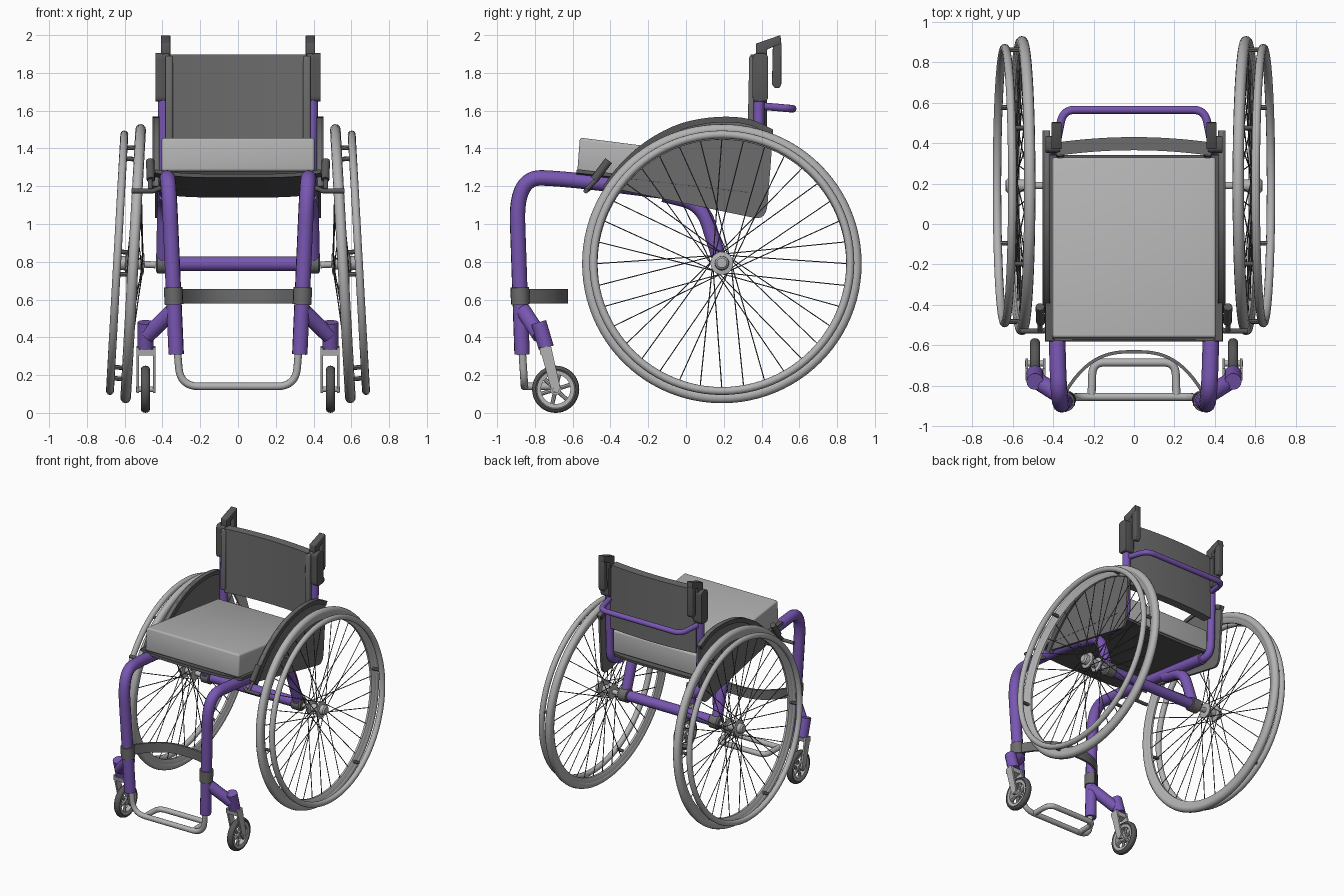
import bpy, bmesh, math
from mathutils import Vector, Matrix

if "Cube" in bpy.data.objects:
    bpy.data.objects.remove(bpy.data.objects["Cube"])


def mat(name, r, g, b):
    m = bpy.data.materials.new(name)
    m.diffuse_color = (r, g, b, 1)
    m.use_nodes = True
    m.node_tree.nodes["Principled BSDF"].inputs["Base Color"].default_value = m.diffuse_color
    return m


PURPLE = mat("purple paint", 0.19, 0.095, 0.45)
DARK = mat("dark grey fabric", 0.15, 0.15, 0.15)
LIGHT = mat("light grey metal", 0.45, 0.45, 0.45)
RUBBER = mat("dark rubber", 0.095, 0.095, 0.095)


def finish(name, me, material):
    me.materials.clear()
    me.materials.append(material)
    me.shade_smooth()
    me.set_sharp_from_angle(angle=math.radians(38))
    ob = bpy.data.objects.new(name, me)
    bpy.context.collection.objects.link(ob)
    return ob


def from_bm(name, bm, material):
    bmesh.ops.recalc_face_normals(bm, faces=bm.faces)
    me = bpy.data.meshes.new(name)
    bm.to_mesh(me)
    bm.free()
    return finish(name, me, material)


def fillet(pts, r, n=8):
    """Round the corners of an open polyline."""
    pts = [Vector(p) for p in pts]
    out = [pts[0]]
    for i in range(1, len(pts) - 1):
        p = pts[i]
        a, b = pts[i - 1] - p, pts[i + 1] - p
        a = p + a.normalized() * min(r, a.length * 0.49)
        b = p + b.normalized() * min(r, b.length * 0.49)
        for k in range(n + 1):
            t = k / n
            out.append(a * (1 - t) ** 2 + p * 2 * t * (1 - t) + b * t * t)
    return out + [pts[-1]]


def tube(name, paths, radius, material, res=4):
    cu = bpy.data.curves.new(name, 'CURVE')
    cu.dimensions = '3D'
    cu.bevel_depth, cu.bevel_resolution, cu.use_fill_caps = radius, res, True
    for path in paths:
        sp = cu.splines.new('POLY')
        sp.points.add(len(path) - 1)
        for q, p in zip(sp.points, path):
            q.co = (*p, 1)
    tmp = bpy.data.objects.new(name + " curve", cu)
    bpy.context.collection.objects.link(tmp)
    me = bpy.data.meshes.new_from_object(tmp.evaluated_get(bpy.context.evaluated_depsgraph_get()))
    bpy.data.objects.remove(tmp)
    return finish(name, me, material)


def lathe(name, profile, material, seg=64, closed=False):
    """Revolve (x, radius) points about the x axis."""
    bm = bmesh.new()
    rings = [[bm.verts.new((x, r * math.cos(a), r * math.sin(a))) for x, r in profile]
             for a in (2 * math.pi * i / seg for i in range(seg))]
    n = len(profile)
    for i in range(seg):
        A, B = rings[i], rings[(i + 1) % seg]
        for j in range(n if closed else n - 1):
            k = (j + 1) % n
            bm.faces.new((A[j], A[k], B[k], B[j]))
    if not closed:
        bm.faces.new([R[0] for R in rings])
        bm.faces.new([R[-1] for R in rings])
    return from_bm(name, bm, material)


def ring(name, radius, rx, rr, material, seg=64):
    prof = [(rx * math.cos(t), radius + rr * math.sin(t)) for t in (math.pi * k / 6 for k in range(12))]
    return lathe(name, prof, material, seg, True)


def prism(name, yz, x0, x1, material, bevel=0.0):
    """Extrude a side outline along x."""
    bm = bmesh.new()
    f = bm.faces.new([bm.verts.new((x0, p[0], p[1])) for p in yz])
    ex = bmesh.ops.extrude_face_region(bm, geom=[f])["geom"]
    bmesh.ops.translate(bm, vec=(x1 - x0, 0, 0), verts=[v for v in ex if isinstance(v, bmesh.types.BMVert)])
    if bevel:
        bmesh.ops.bevel(bm, geom=bm.edges[:], offset=bevel, segments=3, profile=0.5, affect='EDGES')
    return from_bm(name, bm, material)


def sheet(name, f, nu, nv, thick, material):
    """Thick curved panel from a function of u, v in 0..1."""
    bm = bmesh.new()
    g = [[bm.verts.new(f(i / nu, j / nv)) for j in range(nv + 1)] for i in range(nu + 1)]
    for i in range(nu):
        for j in range(nv):
            bm.faces.new((g[i][j], g[i + 1][j], g[i + 1][j + 1], g[i][j + 1]))
    bmesh.ops.recalc_face_normals(bm, faces=bm.faces)
    bmesh.ops.solidify(bm, geom=bm.faces[:], thickness=thick)
    return from_bm(name, bm, material)


right = []   # right-hand parts, mirrored at the end

# big wheel, built around the origin then cambered into place
wheel = [ring("tyre", 0.711, 0.028, 0.029, LIGHT, 96),
         lathe("wheel_rim", [(-0.022, 0.70), (0.022, 0.70), (0.018, 0.675), (0.008, 0.658),
                             (-0.008, 0.658), (-0.018, 0.675)], LIGHT, 96, True),
         lathe("hub", [(-0.12, 0.018), (-0.06, 0.018), (-0.058, 0.055), (-0.045, 0.055), (-0.04, 0.03),
                       (0.02, 0.03), (0.025, 0.06), (0.038, 0.06), (0.042, 0.038), (0.07, 0.036),
                       (0.08, 0.026)], LIGHT, 28)]
hand = ring("push_rim", 0.68, 0.021, 0.021, LIGHT, 96)
hand.data.transform(Matrix.Translation((0.085, 0, 0)))
spokes, tabs = [], []
for i in range(36):
    a = math.radians(i * 10)
    b = a + math.radians(65 if i % 4 < 2 else -65)
    spokes.append([(0.031 if i % 2 else -0.051, 0.052 * math.cos(b), 0.052 * math.sin(b)),
                   (0, 0.665 * math.cos(a), 0.665 * math.sin(a))])
for i in range(6):
    a = math.radians(i * 60 + 5)
    tabs.append([(x, 0.675 * math.cos(a), 0.675 * math.sin(a)) for x in (0.0, 0.085)])
wheel += [hand, tube("spokes", spokes, 0.003, RUBBER, 1), tube("push_rim_tabs", tabs, 0.012, DARK, 2)]
place = Matrix.Translation((0.555, 0.19, 0.79)) @ Matrix.Rotation(math.radians(-3.2), 4, 'Y')
for o in wheel:
    o.data.transform(place)
right += wheel

# frame tubes: front leg and seat rail, back post, axle strut
right.append(tube("front_leg", [fillet([(0.327, -0.868, 0.31), (0.368, -0.9, 1.25), (0.381, -0.62, 1.238),
                                        (0.382, 0.3, 1.12)], 0.24, n=12)], 0.041, PURPLE))
right.append(tube("back_post", [fillet([(0.385, 0.2, 1.13), (0.39, 0.38, 1.11), (0.398, 0.39, 1.9)], 0.1)],
                  0.029, PURPLE))
right.append(tube("axle_strut", [fillet([(0.382, -0.12, 1.155), (0.388, 0.085, 1.105), (0.395, 0.185, 0.79)],
                                        0.11)], 0.039, PURPLE))
tube("axle_tube", [[(-0.38, 0.19, 0.79), (0.38, 0.19, 0.79)]], 0.039, PURPLE)
clamp = lathe("axle_clamp", [(0.355, 0.046), (0.36, 0.052), (0.425, 0.052), (0.435, 0.04)], DARK, 24)
clamp.data.transform(Matrix.Translation((0, 0.19, 0.79)))
right.append(clamp)

# rear purple stabiliser bar
tube("rear_bar", [fillet([(-0.385, 0.39, 1.625), (-0.35, 0.565, 1.61), (0.35, 0.565, 1.61),
                          (0.385, 0.39, 1.625)], 0.06)], 0.02, PURPLE)

# caster: arm, stem, fork and wheel
right.append(tube("caster_arm", [[(0.33, -0.87, 0.555), (0.48, -0.775, 0.41)]], 0.042, PURPLE))
right.append(tube("caster_stem", [[(0.49, -0.78, 0.48), (0.49, -0.74, 0.345)]], 0.042, PURPLE, 5))
leg = [(-0.775, 0.345), (-0.715, 0.355), (-0.665, 0.13), (-0.68, 0.105), (-0.70, 0.105), (-0.715, 0.13)]
for x, n in ((0.437, "inner"), (0.524, "outer")):
    right.append(prism("fork_leg_" + n, leg, x, x + 0.014, LIGHT))
right.append(prism("fork_crown", [(-0.775, 0.335), (-0.715, 0.345), (-0.72, 0.315), (-0.77, 0.305)],
                   0.437, 0.538, LIGHT))
caster = [ring("caster_tyre", 0.107, 0.024, 0.018, RUBBER, 40),
          lathe("caster_rim", [(-0.018, 0.078), (0.018, 0.078), (0.02, 0.1), (-0.02, 0.1)], LIGHT, 40, True),
          lathe("caster_hub", [(-0.045, 0.014), (-0.02, 0.015), (-0.019, 0.03), (0.019, 0.03), (0.02, 0.015),
                               (0.05, 0.014)], LIGHT, 20),
          tube("caster_spokes", [[(0, r * math.cos(a), r * math.sin(a)) for r in (0.02, 0.085)]
                                 for a in (math.pi / 3 * k + 0.3 for k in range(6))], 0.011, LIGHT, 2)]
for o in caster:
    o.data.transform(Matrix.Translation((0.49, -0.69, 0.125)))
right += caster

# footrest hoop and rear loop
tube("footrest", [fillet([(-0.322, -0.868, 0.34), (-0.305, -0.855, 0.14), (0.305, -0.855, 0.14),
                          (0.322, -0.868, 0.34)], 0.1),
                  fillet([(-0.21, -0.85, 0.14), (-0.205, -0.685, 0.14), (0.205, -0.685, 0.14),
                          (0.21, -0.85, 0.14)], 0.06)], 0.02, LIGHT)

# calf strap and its clamps
sheet("calf_strap", lambda u, v: (-0.335 + 0.67 * u, -0.64 - 0.2 * abs(2 * u - 1) ** 2.8,
                                  0.58 + 0.075 * v), 28, 2, 0.016, DARK)
right.append(tube("strap_clamp", [[(0.339, -0.877, 0.575), (0.343, -0.88, 0.665)]], 0.05, DARK))

# cushion and sling seat
prism("cushion", [(-0.575, 1.28), (-0.562, 1.457), (0.33, 1.345), (0.33, 1.175)], -0.405, 0.405, LIGHT, 0.014)
sheet("seat_sling", lambda u, v: (-0.437 + 0.874 * u, -0.578 + 0.92 * v,
                                  1.29 - 0.105 * v - 0.025 * (1 - (2 * u - 1) ** 4)), 20, 4, 0.02, RUBBER)

# backrest panel
sheet("backrest", lambda u, v: (-0.37 + 0.74 * u, 0.405 + 0.025 * (1 - (2 * u - 1) ** 2), 1.40 + 0.497 * v),
      16, 6, 0.065, DARK)

# side guard with rolled fender edge
top = [(-0.44, 1.2), (-0.36, 1.31), (-0.22, 1.44), (-0.03, 1.54), (0.17, 1.572), (0.34, 1.562), (0.462, 1.5)]
arc = fillet(top, 0.1, n=4)
low = fillet([(0.455, 1.5), (0.455, 1.40), (0.425, 1.02), (0.30, 1.045), (-0.44, 1.2)], 0.09, n=6)
right.append(prism("side_guard", arc + low[1:-1], 0.424, 0.44, DARK))
right.append(prism("fender_edge", arc + [Vector((p[0] * 0.94 + 0.012, p[1] - 0.03)) for p in reversed(arc)],
                   0.415, 0.452, RUBBER))

# back post pads and folded push handles
right.append(prism("post_pad", fillet([(0.39, 1.648), (0.352, 1.65), (0.352, 1.905), (0.435, 1.905),
                                       (0.435, 1.65), (0.391, 1.648)], 0.03, 4), 0.365, 0.438, RUBBER, 0.004))
right.append(prism("back_edge_pad", [(0.325, 1.42), (0.385, 1.42), (0.385, 1.89), (0.335, 1.89)],
                   0.345, 0.385, DARK, 0.01))
right.append(prism("handle_bracket", [(0.37, 1.88), (0.37, 1.955), (0.50, 2.0), (0.505, 1.955), (0.43, 1.925),
                                      (0.43, 1.88)], 0.358, 0.408, RUBBER, 0.005))
right.append(prism("push_handle", [(0.455, 1.74), (0.47, 1.72), (0.495, 1.72), (0.505, 1.74), (0.505, 1.96),
                                   (0.46, 1.96)], 0.36, 0.406, RUBBER, 0.006))

# wheel lock: lever, bracket and brake bar
right.append(tube("lock_lever", [[(0.465, -0.53, 1.18), (0.465, -0.47, 1.24)]], 0.012, RUBBER))
right.append(tube("lock_grip", [[(0.462, -0.485, 1.235), (0.465, -0.41, 1.335)]], 0.022, RUBBER))
right.append(tube("lock_bar", [[(0.39, -0.50, 1.20), (0.45, -0.53, 1.175), (0.565, -0.53, 1.175)]], 0.013, RUBBER))

# mirror the right-hand parts to the left
for o in right:
    me = o.data.copy()
    me.transform(Matrix.Scale(-1, 4, (1, 0, 0)))
    me.flip_normals()
    c = bpy.data.objects.new("left_" + o.name, me)
    bpy.context.collection.objects.link(c)
    o.name = "right_" + o.name
